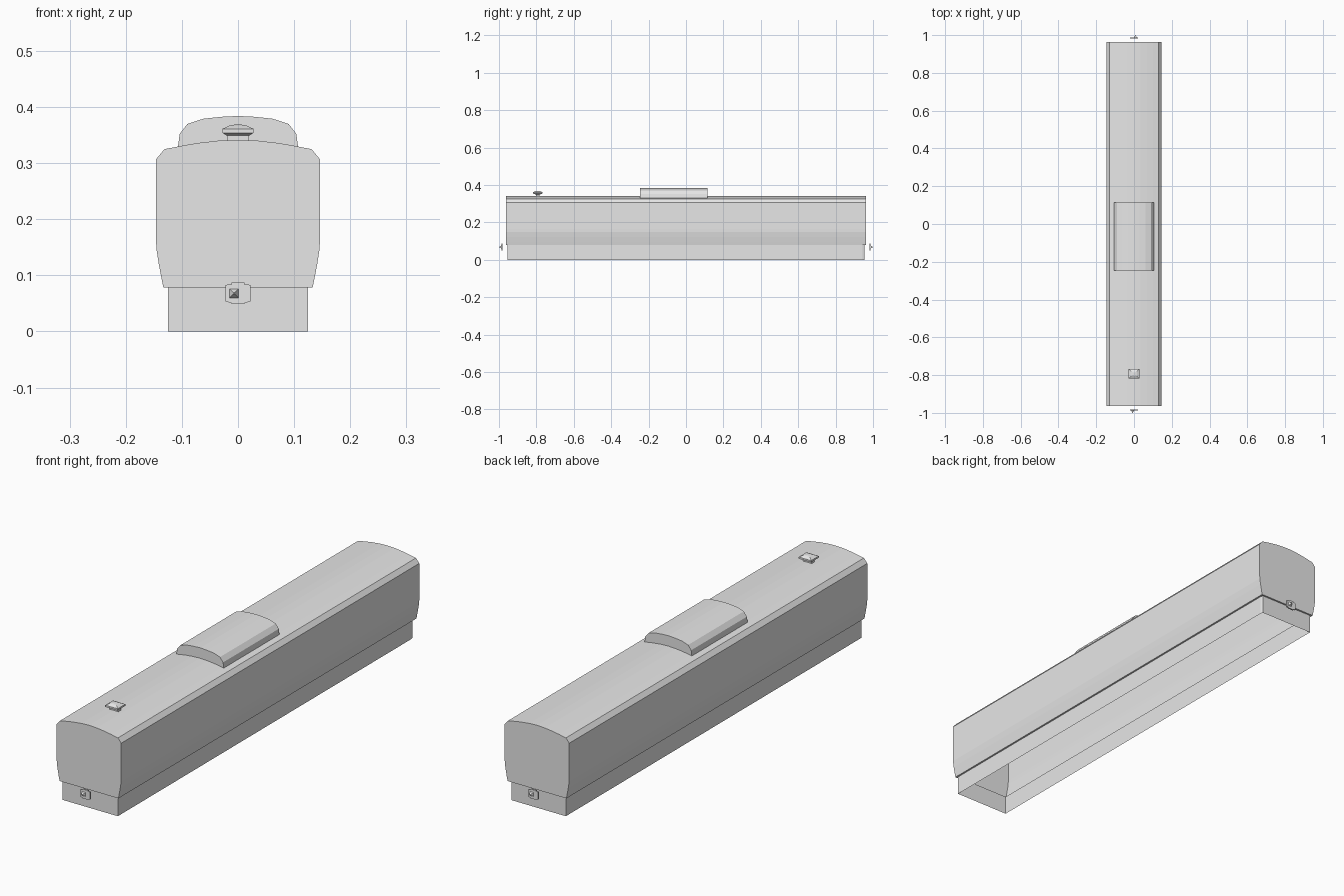
import bpy
import bmesh
from math import pi
from mathutils import Matrix

cube = bpy.data.objects.get("Cube")
if cube:
    bpy.data.objects.remove(cube, do_unlink=True)

GREY = bpy.data.materials.new("plain_grey")
GREY.use_nodes = True
GREY.diffuse_color = (0.8, 0.8, 0.8, 1)
GREY.node_tree.nodes["Principled BSDF"].inputs["Base Color"].default_value = (0.8, 0.8, 0.8, 1)


def finish(name, bm):
    bmesh.ops.recalc_face_normals(bm, faces=bm.faces)
    mesh = bpy.data.meshes.new(name)
    bm.to_mesh(mesh)
    bm.free()
    mesh.materials.append(GREY)
    obj = bpy.data.objects.new(name, mesh)
    bpy.context.collection.objects.link(obj)
    return obj


def loft(name, loops, closed=True, capped=True):
    """Skin a stack of equal-length point loops."""
    bm = bmesh.new()
    rings = [[bm.verts.new(p) for p in loop] for loop in loops]
    count = len(rings[0])
    for a, b in zip(rings, rings[1:]):
        for i in range(count if closed else count - 1):
            j = (i + 1) % count
            bm.faces.new((a[i], a[j], b[j], b[i]))
    if capped:
        bm.faces.new(rings[0])
        bm.faces.new(rings[-1])
    return finish(name, bm)


def shell(name, half, y0, y1):
    """Mirror a half section across x, run it along y; the underside stays open."""
    section = half + [(-x, z) for x, z in reversed(half) if x > 0]
    return loft(name, [[(x, y, z) for x, z in section] for y in (y0, y1)], closed=False)


def rect(hx, hy, z, cy):
    return [(-hx, cy - hy, z), (hx, cy - hy, z), (hx, cy + hy, z), (-hx, cy + hy, z)]


def skirt_loop(hx, hy, z):
    return [(-hx, -hy, z), (hx, -hy, z), (hx, hy - 0.012, z), (hx - 0.004, hy, z), (-hx, hy, z)]


# Carriage body with curved lower sides and arched roof
shell("body_shell", [(0.133, 0.078), (0.137, 0.098), (0.1415, 0.122), (0.1455, 0.148),
                     (0.146, 0.165), (0.146, 0.307), (0.131, 0.325), (0.12, 0.327),
                     (0.1, 0.331), (0.07, 0.336), (0.035, 0.34), (0, 0.3415)], -0.963, 0.963)

# Hollow underframe skirt with a narrow ledge under the body
loft("underframe_skirt", [skirt_loop(0.125, 0.955, 0), skirt_loop(0.125, 0.955, 0.0785),
                          skirt_loop(0.133, 0.963, 0.0785)], capped=False)

# Roof equipment housing
shell("roof_housing", [(0.107, 0.329), (0.104, 0.352), (0.09, 0.37),
                       (0.062, 0.379), (0.03, 0.3825), (0, 0.384)], -0.245, 0.115)

# Small roof vent on a stem
vent_steps = [(0.02, 0.01, 0.339), (0.02, 0.01, 0.349), (0.028, 0.025, 0.354),
              (0.028, 0.025, 0.361), (0.015, 0.013, 0.367), (0.006, 0.006, 0.3685)]
loft("roof_vent", [rect(hx, hy, z, -0.793) for hx, hy, z in vent_steps])

# Couplers: a notched plate with a pointed knob at each end
half_plate = [(0.012, 0.049), (0.012, 0.051), (0.022, 0.053),
              (0.022, 0.083), (0.012, 0.084), (0.012, 0.087)]
plate = half_plate + [(-x, z) for x, z in reversed(half_plate)]
corners = [(-1, -1), (1, -1), (1, 1), (-1, 1)]
for end, turn in (("front", 0), ("back", pi)):
    coupler = loft(end + "_coupler_plate",
                   [[(x, y, z) for x, z in plate] for y in (-0.987, -0.981)])
    knob = loft(end + "_coupler_knob",
                [[(-0.007 + sx * size, y, 0.068 + sz * size) for sx, sz in corners]
                 for size, y in ((0.008, -0.987), (0.001, -1.0))])
    for part in (coupler, knob):
        part.data.transform(Matrix.Rotation(turn, 4, "Z"))
